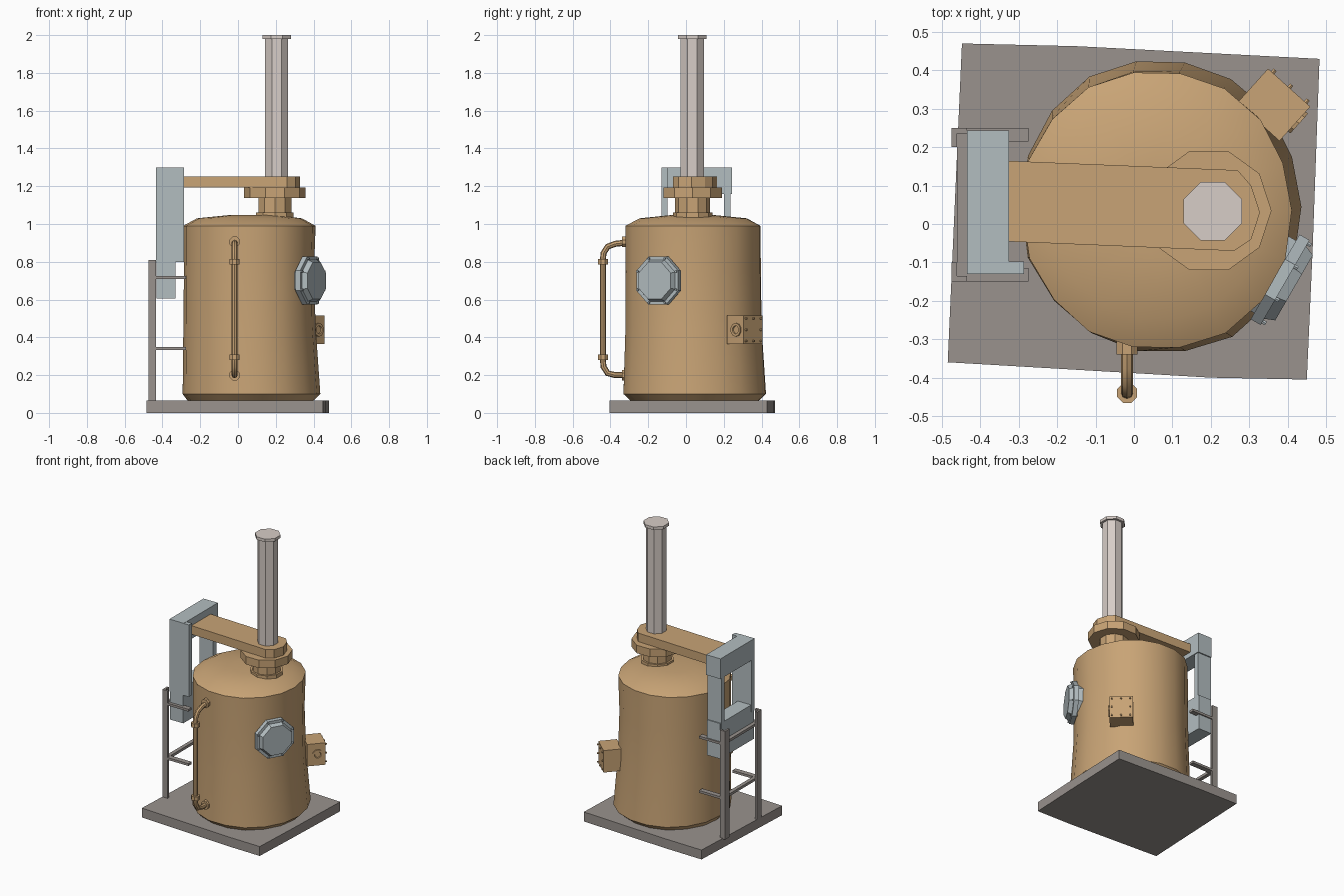
import bpy, bmesh, math, random
from mathutils import Vector, Matrix

if "Cube" in bpy.data.objects:
    bpy.data.objects.remove(bpy.data.objects["Cube"])

random.seed(4)


def material(name, rgb):
    m = bpy.data.materials.new(name)
    m.diffuse_color = (*rgb, 1)
    m.use_nodes = True
    m.node_tree.nodes["Principled BSDF"].inputs["Base Color"].default_value = m.diffuse_color
    return m


TAN = material("tan_paint", (0.58, 0.37, 0.18))
STEEL = material("blue_steel", (0.45, 0.51, 0.53))
IRON = material("dark_iron", (0.32, 0.29, 0.27))
PALE = material("pale_metal", (0.68, 0.61, 0.57))


def make(name, rings, mat, smooth=None):
    """Skin a stack of equal-length rings and cap both ends."""
    bm = bmesh.new()
    loops = [[bm.verts.new(p) for p in r] for r in rings]
    n = len(loops[0])
    for a, b in zip(loops, loops[1:]):
        for i in range(n):
            j = (i + 1) % n
            bm.faces.new((a[i], a[j], b[j], b[i]))
    bm.faces.new(loops[0][::-1])
    bm.faces.new(loops[-1])
    bmesh.ops.recalc_face_normals(bm, faces=bm.faces)
    me = bpy.data.meshes.new(name)
    bm.to_mesh(me)
    bm.free()
    me.materials.append(mat)
    ob = bpy.data.objects.new(name, me)
    bpy.context.collection.objects.link(ob)
    if smooth:
        bpy.ops.object.select_all(action='DESELECT')
        ob.select_set(True)
        bpy.context.view_layer.objects.active = ob
        bpy.ops.object.shade_smooth_by_angle(angle=math.radians(smooth))
    return ob


def prism(name, outline, z0, z1, mat):
    return make(name, [[(x, y, z) for x, y in outline] for z in (z0, z1)], mat)


def box(name, x0, x1, y0, y1, z0, z1, mat):
    return prism(name, [(x0, y0), (x1, y0), (x1, y1), (x0, y1)], z0, z1, mat)


def lathe(name, profile, n, mat, origin=(0, 0, 0), axis=(0, 0, 1), turn=0.5, smooth=None):
    """Revolve (radius, height) pairs around an axis through origin."""
    rot = Vector(axis).to_track_quat('Z', 'Y')
    rings = [[Vector(origin) + rot @ Vector((r * math.cos((i + turn) * math.tau / n),
                                             r * math.sin((i + turn) * math.tau / n), h))
              for i in range(n)] for r, h in profile]
    return make(name, rings, mat, smooth)


# base plate, slightly crooked
prism("base_plate", [(-0.485, -0.36), (0.2, -0.40), (0.45, -0.405), (0.465, -0.07),
                     (0.483, 0.43), (-0.15, 0.463), (-0.448, 0.47)], 0, 0.065, IRON)

# boiler body: dented oval rings (z, centre x, centre y, radius x, radius y)
levels = [(0.06, 0.065, 0.045, 0.33, 0.34), (0.10, 0.070, 0.045, 0.367, 0.386),
          (0.45, 0.060, 0.040, 0.352, 0.368), (0.75, 0.058, 0.037, 0.348, 0.364),
          (0.99, 0.060, 0.036, 0.354, 0.367), (1.03, 0.060, 0.036, 0.28, 0.29),
          (1.047, 0.070, 0.036, 0.12, 0.12)]
N = 18
dents = [random.uniform(0.985, 1.015) for _ in range(N)]
rings = []
for z, cx, cy, rx, ry in levels:
    ring = []
    for i in range(N):
        a = i * math.tau / N
        k = dents[i] + random.uniform(-0.006, 0.006)
        ring.append((cx + rx * k * math.cos(a), cy + ry * k * math.sin(a), z))
    rings.append(ring)
make("boiler_body", rings, TAN, 28)

# neck, flange, beam and chimney
NX, NY = 0.195, 0.035
lathe("boiler_neck", [(0.105, 1.02), (0.105, 1.06), (0.092, 1.06), (0.092, 1.15)], 10, TAN, (NX, NY, 0))
lathe("neck_flange", [(0.163, 1.138), (0.163, 1.193)], 10, TAN, (NX, NY, 0), turn=0)
prism("top_beam", [(-0.34, -0.045), (0.26, -0.07), (0.305, -0.04), (0.328, 0.03),
                   (0.305, 0.10), (0.27, 0.14), (-0.34, 0.165)], 1.192, 1.252, TAN)
lathe("chimney", [(0.066, 1.25), (0.066, 1.98), (0.082, 1.98), (0.082, 2.0)], 8, PALE, (0.205, 0.033, 0))

# steel gantry carrying the beam
box("gantry_top_bar", -0.435, -0.325, -0.13, 0.243, 1.16, 1.30, STEEL)
box("gantry_front_slab", -0.435, -0.286, -0.13, -0.097, 0.80, 1.299, STEEL)
box("gantry_back_slab", -0.435, -0.33, 0.20, 0.235, 0.80, 1.17, STEEL)
box("gantry_lower_box", -0.432, -0.33, -0.129, 0.242, 0.605, 0.85, STEEL)

# iron stand: two angle posts, rungs and cross bars
T = 0.014
for side, y, s in (("front", -0.15, 1), ("back", 0.25, -1)):
    pts = [(-0.475, y), (-0.435, y), (-0.435, y + s * T), (-0.475 + T, y + s * T),
           (-0.475 + T, y + s * 0.05), (-0.475, y + s * 0.05)]
    prism(side + "_stand_post", pts, 0.06, 0.81, IRON)
    for lab, z in (("lower", 0.34), ("upper", 0.717)):
        ys = sorted((y, y + s * 0.035))
        box(f"{side}_{lab}_rung", -0.445, -0.275, *ys, z - 0.008, z + 0.008, IRON)
for lab, z in (("lower", 0.34), ("upper", 0.717)):
    box(lab + "_cross_bar", -0.461, -0.435, -0.14, 0.24, z - 0.009, z + 0.009, IRON)

# front pipe swept along a path in the y-z plane
PX, PR = -0.018, 0.016
path = [Vector(p) for p in [(-0.29, 0.905), (-0.375, 0.895), (-0.415, 0.88), (-0.437, 0.845),
                            (-0.44, 0.80), (-0.44, 0.29), (-0.437, 0.245), (-0.415, 0.21),
                            (-0.375, 0.20), (-0.29, 0.20)]]
rings = []
for i, p in enumerate(path):
    t = (path[min(i + 1, len(path) - 1)] - path[max(i - 1, 0)]).normalized()
    nrm = Vector((-t.y, t.x))
    ring = []
    for k in range(8):
        a = k * math.tau / 8
        q = p + nrm * PR * math.sin(a)
        ring.append((PX + PR * math.cos(a), q.x, q.y))
    rings.append(ring)
make("front_pipe", rings, TAN, 40)
for lab, z in (("upper", 0.80), ("lower", 0.295)):
    lathe(lab + "_pipe_collar", [(0.028, -0.014), (0.028, 0.014)], 8, TAN, (PX, -0.44, z))
for lab, z in (("upper", 0.905), ("lower", 0.20)):
    lathe(lab + "_pipe_flange", [(0.03, 0), (0.03, 0.055)], 8, TAN, (PX, -0.285, z), (0, -1, 0))

# round hatch with bolts
CX, CY = 0.06, 0.04
ang = math.radians(-30)
out = Vector((math.cos(ang), math.sin(ang), 0))
side = Vector((-out.y, out.x, 0))
hub = Vector((CX, CY, 0.70))
lathe("round_hatch", [(0.118, 0.30), (0.118, 0.355), (0.138, 0.355), (0.138, 0.385),
                      (0.118, 0.385), (0.106, 0.412)], 8, STEEL, hub, out)
for k in range(8):
    a = k * math.tau / 8 + math.pi / 8
    p = hub + (side * math.cos(a) + Vector((0, 0, math.sin(a)))) * 0.127
    lathe(f"hatch_bolt_{k + 1}", [(0.006, 0.38), (0.006, 0.395)], 6, STEEL, p, out)

# square inspection box with bolts and a ring on its side
ang = math.radians(48)
out = Vector((math.cos(ang), math.sin(ang), 0))
side = Vector((-out.y, out.x, 0))
face = Vector((0.404, 0.355, 0.44))
up = Vector((0, 0, 1))
make("inspection_box", [[face - out * d + side * sx * 0.074 + up * sz * 0.076
                         for sx, sz in ((-1, -1), (1, -1), (1, 1), (-1, 1))] for d in (0.12, 0)], TAN)
for i in (-1, 0, 1):
    for j in (-1, 0, 1):
        if i or j:
            p = face + side * i * 0.058 + up * j * 0.06
            lathe(f"box_bolt_{i + 2}_{j + 2}", [(0.006, -0.004), (0.006, 0.01)], 6, TAN, p, out)
lathe("box_side_ring", [(0.036, -0.004), (0.036, 0.008), (0.022, 0.008), (0.02, 0.001)], 10, TAN,
      face - out * 0.052 - side * 0.074, -side)
